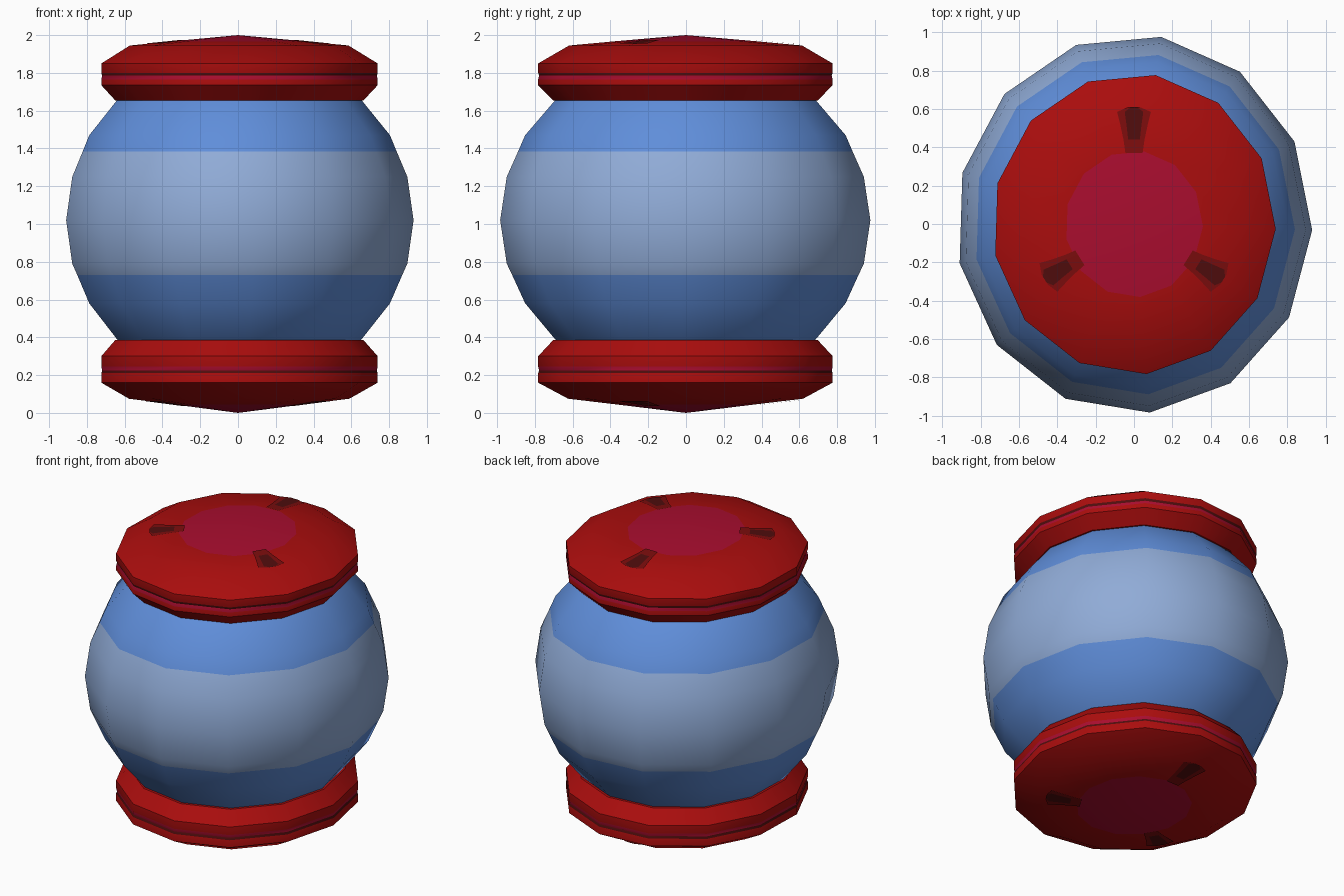
import bpy, bmesh, math

if "Cube" in bpy.data.objects:
    bpy.data.objects.remove(bpy.data.objects["Cube"])

SIDES = 13
PHASE = math.radians(-1.85)
Y_SCALE = 1.062          # plan is slightly longer front to back


def material(name, rgb):
    m = bpy.data.materials.new(name)
    m.diffuse_color = (*rgb, 1)
    m.use_nodes = True
    m.node_tree.nodes["Principled BSDF"].inputs["Base Color"].default_value = m.diffuse_color
    return m


BLUE = material("blue", (0.115, 0.27, 0.70))
PALE = material("pale blue", (0.28, 0.41, 0.68))
RED = material("red", (0.40, 0.004, 0.004))
CRIMSON = material("crimson", (0.40, 0.004, 0.028))
MAROON = material("maroon", (0.20, 0.004, 0.004))
DARK = material("dark maroon", (0.08, 0.004, 0.004))


def finish(bm, name, mats, smooth=True):
    mesh = bpy.data.meshes.new(name)
    bm.to_mesh(mesh)
    bm.free()
    for m in mats:
        mesh.materials.append(m)
    ob = bpy.data.objects.new(name, mesh)
    bpy.context.collection.objects.link(ob)
    if smooth:
        bpy.ops.object.select_all(action='DESELECT')
        ob.select_set(True)
        bpy.context.view_layer.objects.active = ob
        bpy.ops.object.shade_smooth_by_angle(angle=math.radians(32))
    return ob


def lathe(name, profile, bands, mats):
    """Spin (radius, z) points, bottom to top; bands give each row's material."""
    bm = bmesh.new()
    rings = []
    for r, z in profile:
        if r == 0:
            rings.append([bm.verts.new((0, 0, z))] * SIDES)
            continue
        ring = []
        for i in range(SIDES):
            a = PHASE + math.tau * i / SIDES
            ring.append(bm.verts.new((r * math.cos(a), r * Y_SCALE * math.sin(a), z)))
        rings.append(ring)
    for k, (lo, hi) in enumerate(zip(rings, rings[1:])):
        for i in range(SIDES):
            j = (i + 1) % SIDES
            vs = list(dict.fromkeys((lo[i], lo[j], hi[j], hi[i])))
            bm.faces.new(vs).material_index = bands[k]
    bmesh.ops.recalc_face_normals(bm, faces=bm.faces)
    return finish(bm, name, mats)


# Round body with a pale middle band
lathe("body",
      [(0.60, 0.35), (0.655, 0.39), (0.805, 0.58), (0.87, 0.73), (0.897, 0.79),
       (0.93, 1.02), (0.897, 1.25), (0.84, 1.385), (0.805, 1.47),
       (0.655, 1.655), (0.60, 1.70)],
      [0, 0, 0, 1, 1, 1, 1, 0, 0, 0], [BLUE, PALE])

# End caps: shallow cone with a crimson centre, bevels and a thin stripe
cap_mats = [RED, CRIMSON, DARK]
lathe("bottom_cap",
      [(0, 0), (0.35, 0.045), (0.59, 0.075), (0.74, 0.16), (0.74, 0.21),
       (0.735, 0.225), (0.74, 0.245), (0.74, 0.30), (0.665, 0.385), (0.60, 0.388)],
      [1, 0, 0, 0, 2, 1, 0, 0, 0], cap_mats)
lathe("top_cap",
      [(0.60, 1.652), (0.665, 1.655), (0.74, 1.735), (0.74, 1.765), (0.735, 1.785),
       (0.74, 1.80), (0.74, 1.85), (0.585, 1.945), (0.36, 1.967), (0, 2.0)],
      [0, 0, 0, 1, 2, 0, 0, 0, 1], cap_mats)


# Tapered dark marks, three on each cap face: rows of (radius, half width)
ROWS = [(0.37, 0.045), (0.44, 0.055), (0.52, 0.072), (0.585, 0.088), (0.61, 0.03)]


def marks(name, surface, up):
    bm = bmesh.new()
    for deg in (90, 212, 328):
        a = math.radians(deg)
        cx, sx = math.cos(a), math.sin(a)
        grid = []
        for r, w in ROWS:
            r = r * (1 if deg == 90 else 0.9)
            row = []
            for t in (-1, -0.55, 0.55, 1):
                x, y = r * cx - t * w * sx, r * sx + t * w * cx
                row.append(bm.verts.new((x, y, surface(math.hypot(x, y / Y_SCALE)))))
            grid.append(row)
        for k in range(len(ROWS) - 1):
            for i in range(3):
                vs = [grid[k][i], grid[k + 1][i], grid[k + 1][i + 1], grid[k][i + 1]]
                f = bm.faces.new(vs if up else vs[::-1])
                f.material_index = 0 if (k == 0 or i != 1) else 1
    return finish(bm, name, [MAROON, DARK], smooth=False)


def top_z(r):
    return (1.967 - (r - 0.36) * 0.098 if r < 0.585 else 1.945 - (r - 0.585) * 0.61) + 0.005


def bottom_z(r):
    return (0.045 + (r - 0.35) * 0.125 if r < 0.59 else 0.075 + (r - 0.59) * 0.57) - 0.005


marks("top_marks", top_z, True)
marks("bottom_marks", bottom_z, False)
